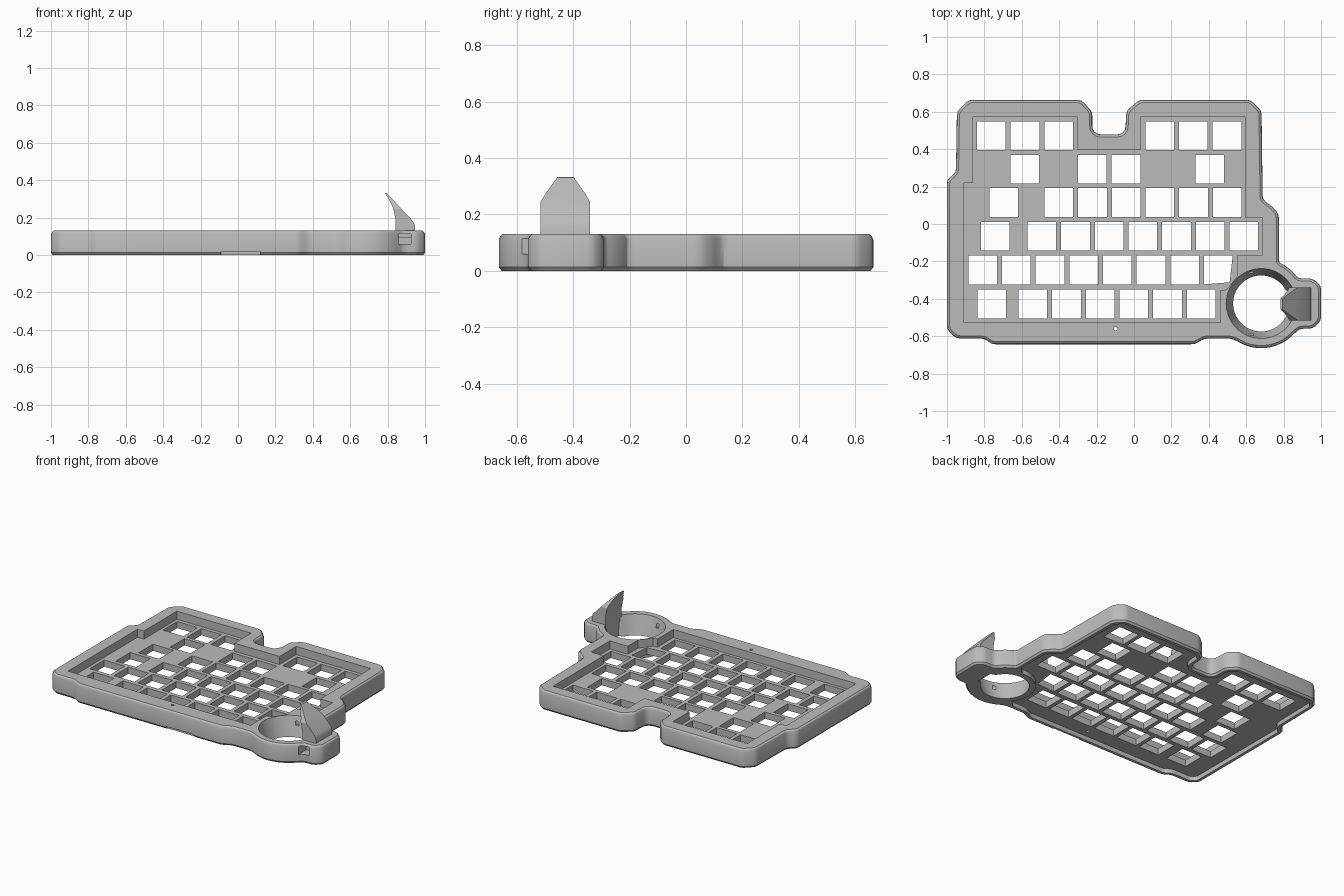
import bpy, bmesh, math
from mathutils import Vector

if "Cube" in bpy.data.objects:
    bpy.data.objects.remove(bpy.data.objects["Cube"])

grey = bpy.data.materials.new("case grey")
grey.use_nodes = True
grey.diffuse_color = (0.5, 0.5, 0.5, 1)
grey.node_tree.nodes["Principled BSDF"].inputs["Base Color"].default_value = (0.5, 0.5, 0.5, 1)

TOP = 0.13
FLOOR_TOP, FLOOR_BOTTOM = 0.075, 0.03
RING = Vector((0.68, -0.425))


def make(name, bm):
    """Turn a closed bmesh into an object whose faces point outward."""
    bm.normal_update()
    bmesh.ops.recalc_face_normals(bm, faces=bm.faces)
    bm.normal_update()
    if bm.calc_volume(signed=True) < 0:
        bmesh.ops.reverse_faces(bm, faces=bm.faces)
    mesh = bpy.data.meshes.new(name)
    bm.to_mesh(mesh)
    bm.free()
    mesh.materials.append(grey)
    obj = bpy.data.objects.new(name, mesh)
    bpy.context.collection.objects.link(obj)
    return obj


def walls(bm, rings):
    """Join equally long rings of 3D points; return the first and last loop."""
    loops = [[bm.verts.new(p) for p in ring] for ring in rings]
    for a, b in zip(loops, loops[1:]):
        for i in range(len(a)):
            bm.faces.new((a[i - 1], a[i], b[i], b[i - 1]))
    return loops[0], loops[-1]


def solid(bm, rings):
    for loop in walls(bm, rings):
        bm.faces.new(loop)


def fill(bm, loops):
    """Flat face inside the first loop with the other loops as holes."""
    edges = [bm.edges.get((loop[i - 1], loop[i])) for loop in loops for i in range(len(loop))]
    bmesh.ops.triangle_fill(bm, edges=edges, use_beauty=True, normal=(0, 0, 1))


def box(bm, x0, x1, y0, y1, z0, z1):
    corners = [(x0, y0), (x1, y0), (x1, y1), (x0, y1)]
    solid(bm, [at_z(corners, z) for z in (z0, z1)])


def arc(start, end, n, radius, centre=RING):
    angles = [math.radians(start + (end - start) * i / n) for i in range(n + 1)]
    return [centre + radius * Vector((math.cos(a), math.sin(a))) for a in angles]


def circle(radius, centre, n=16):
    return arc(0, 360, n, radius, centre)[:-1]


def soften(points, r=0.02):
    """Round every corner of a polygon a little."""
    pts, out = [Vector(p) for p in points], []
    for i, p in enumerate(pts):
        before, after = pts[i - 1] - p, pts[(i + 1) % len(pts)] - p
        a = p + before.normalized() * min(r, 0.4 * before.length)
        b = p + after.normalized() * min(r, 0.4 * after.length)
        out += [a, (a + 2 * p + b) / 4, b]
    return out


def inset(pts, d):
    """Move a counter-clockwise polygon inward by d with mitred corners."""
    out = []
    for i, p in enumerate(pts):
        e, f = (p - pts[i - 1]).normalized(), (pts[(i + 1) % len(pts)] - p).normalized()
        n, m = Vector((-e.y, e.x)), Vector((-f.y, f.x))
        out.append(p + (n + m) * d / (1 + n.dot(m)))
    return out


def at_z(pts, z):
    return [(p[0], p[1], z) for p in pts]


def volume(mesh):
    bm = bmesh.new()
    bm.from_mesh(mesh)
    result = bm.calc_volume(signed=True)
    bm.free()
    return result


def boolean(target, bm, operation="DIFFERENCE"):
    """Cut with the first solver that leaves a sensible solid."""
    cutter = make("cutter", bm)
    cutter.hide_render = True
    mod = target.modifiers.new("cut", "BOOLEAN")
    mod.operation, mod.object = operation, cutter
    before = volume(target.data)
    for solver in ("EXACT", "MANIFOLD"):
        mod.solver = solver
        bpy.context.view_layer.update()
        evaluated = target.evaluated_get(bpy.context.evaluated_depsgraph_get())
        result = bpy.data.meshes.new_from_object(evaluated)
        if 0.7 * before < volume(result) < before:
            target.data = result
            break
    target.modifiers.remove(mod)
    bpy.data.objects.remove(cutter)


def smooth(obj):
    bpy.ops.object.select_all(action="DESELECT")
    obj.select_set(True)
    bpy.context.view_layer.objects.active = obj
    bpy.ops.object.shade_smooth_by_angle(angle=math.radians(28))


# Outline of the key area, counter-clockwise from the ring's back side
key_area = [(0.775, -0.205), (0.775, 0.05), (0.742, 0.092), (0.688, 0.13), (0.682, 0.605),
            (0.622, 0.664), (0.028, 0.664), (-0.041, 0.605), (-0.046, 0.505), (-0.07, 0.479),
            (-0.196, 0.479), (-0.223, 0.505), (-0.223, 0.6), (-0.282, 0.664), (-0.884, 0.664),
            (-0.947, 0.6), (-0.952, 0.276), (-1, 0.236), (-1, -0.565), (-0.95, -0.612),
            (-0.8, -0.612), (-0.76, -0.643), (0.325, -0.643), (0.378, -0.612)]
# Outline of the ball ring and the clip block beside it
pod = ([(0.515, -0.612)] + arc(236, 316, 12, 0.239)
       + [(0.885, -0.56), (0.955, -0.56), (1, -0.518), (1, -0.33), (0.955, -0.291), (0.878, -0.291)]
       + arc(42, 62, 3, 0.239))
# Sunken key field
field = [(-0.86, 0.573), (-0.303, 0.573), (-0.303, 0.395), (0.035, 0.395), (0.035, 0.573),
         (0.595, 0.573), (0.595, 0.032), (0.688, 0.032), (0.688, -0.166), (0.553, -0.166),
         (0.553, -0.276), (0.495, -0.351), (0.463, -0.354), (0.463, -0.526), (-0.908, -0.526),
         (-0.908, 0.22), (-0.86, 0.22)]
# Hollow underside, kept clear of the ring
hollow = inset(soften(key_area + [(0.5, -0.612)] + arc(225, 80, 10, 0.16)), 0.03)

# Upright sides of the case, the field, the hollow and the screw hole
outline = soften(key_area + pod)
bm = bmesh.new()
base_loop, top_loop = walls(bm, [at_z(inset(outline, d), z) for d, z in (
    (0.01, 0), (0, 0.013), (0, TOP - 0.02), (0.005, TOP - 0.007), (0.014, TOP))])
field_low, field_high = walls(bm, [at_z(field, z) for z in (FLOOR_TOP, TOP)])
hollow_low, hollow_high = walls(bm, [at_z(hollow, z) for z in (0, FLOOR_BOTTOM)])
screw = circle(0.01, Vector((-0.098, -0.56)))
screw_low, screw_high = walls(bm, [at_z(screw, z) for z in (FLOOR_BOTTOM, TOP)])

# Tapered ball socket, opened flat towards the clip
socket = []
for radius, z in ((0.15, 0), (0.187, TOP)):
    ring = circle(radius, RING, 64)
    for p in ring:
        if p.x > RING.x and abs(p.y - RING.y) < 0.45 * radius:
            p.x = 0.846
    socket.append(at_z(ring, z))
socket_low, socket_high = walls(bm, socket)

# Square switch holes: row y, then (first x, count) runs
PITCH, HALF = 0.18, 0.0765
rows = [(0.471, [(-0.763, 3), (0.137, 3)]),
        (0.292, [(-0.584, 1), (-0.223, 2), (0.406, 1)]),
        (0.115, [(-0.696, 1), (-0.402, 6)]),
        (-0.065, [(-0.742, 1), (-0.493, 7)]),
        (-0.246, [(-0.809, 8)]),
        (-0.428, [(-0.761, 1), (-0.541, 6)])]
keys_low, keys_high = [], []
for y, runs in rows:
    for first, count in runs:
        for k in range(count):
            middle = Vector((first + k * PITCH, y))
            square = [middle + HALF * Vector(c) for c in ((-1, -1), (1, -1), (1, 1), (-1, 1))]
            # a corner too close to the ball ring is pushed away from it
            square = [RING + (p - RING) * max(1, 0.203 / (p - RING).length) for p in square]
            low, high = walls(bm, [at_z(square, z) for z in (FLOOR_BOTTOM, FLOOR_TOP)])
            keys_low.append(low)
            keys_high.append(high)

# Flat faces with their openings: rim, key plate top and bottom, base
fill(bm, [top_loop, field_high, socket_high, screw_high])
fill(bm, [field_low] + keys_high)
fill(bm, [hollow_high, screw_low] + keys_low)
fill(bm, [base_loop, hollow_low, socket_low])
case = make("keyboard_case", bm)

# Slot in the clip block, front edge notch and bearing holes in the socket
bm = bmesh.new()
box(bm, 0.862, 0.925, -0.61, -0.5, 0.06, 0.115)
box(bm, -0.09, 0.12, -0.7, -0.628, -0.02, 0.018)
for side in (1, -1):
    centre = RING + Vector((-0.053, side * 0.165))
    solid(bm, [at_z(circle(0.012, centre), z) for z in (0.07, 0.1)])
boolean(case, bm)
smooth(case)

# Curved ball clip: side profile trimmed by a pointed front shape
profile = [(0.843, 0.09), (0.945, 0.09), (0.945, 0.16), (0.935, 0.182), (0.795, 0.331),
           (0.783, 0.333), (0.806, 0.3), (0.824, 0.265), (0.836, 0.225), (0.843, 0.18)]
shield = [(-0.515, 0.05), (-0.34, 0.05), (-0.34, 0.245), (-0.358, 0.275), (-0.4, 0.334),
          (-0.455, 0.334), (-0.497, 0.275), (-0.515, 0.245)]
bm = bmesh.new()
solid(bm, [[(x, y, z) for x, z in profile] for y in (-0.52, -0.335)])
clip = make("ball_clip", bm)
bm = bmesh.new()
solid(bm, [[(x, y, z) for y, z in shield] for x in (0.7, 1.1)])
boolean(clip, bm, "INTERSECT")
smooth(clip)
